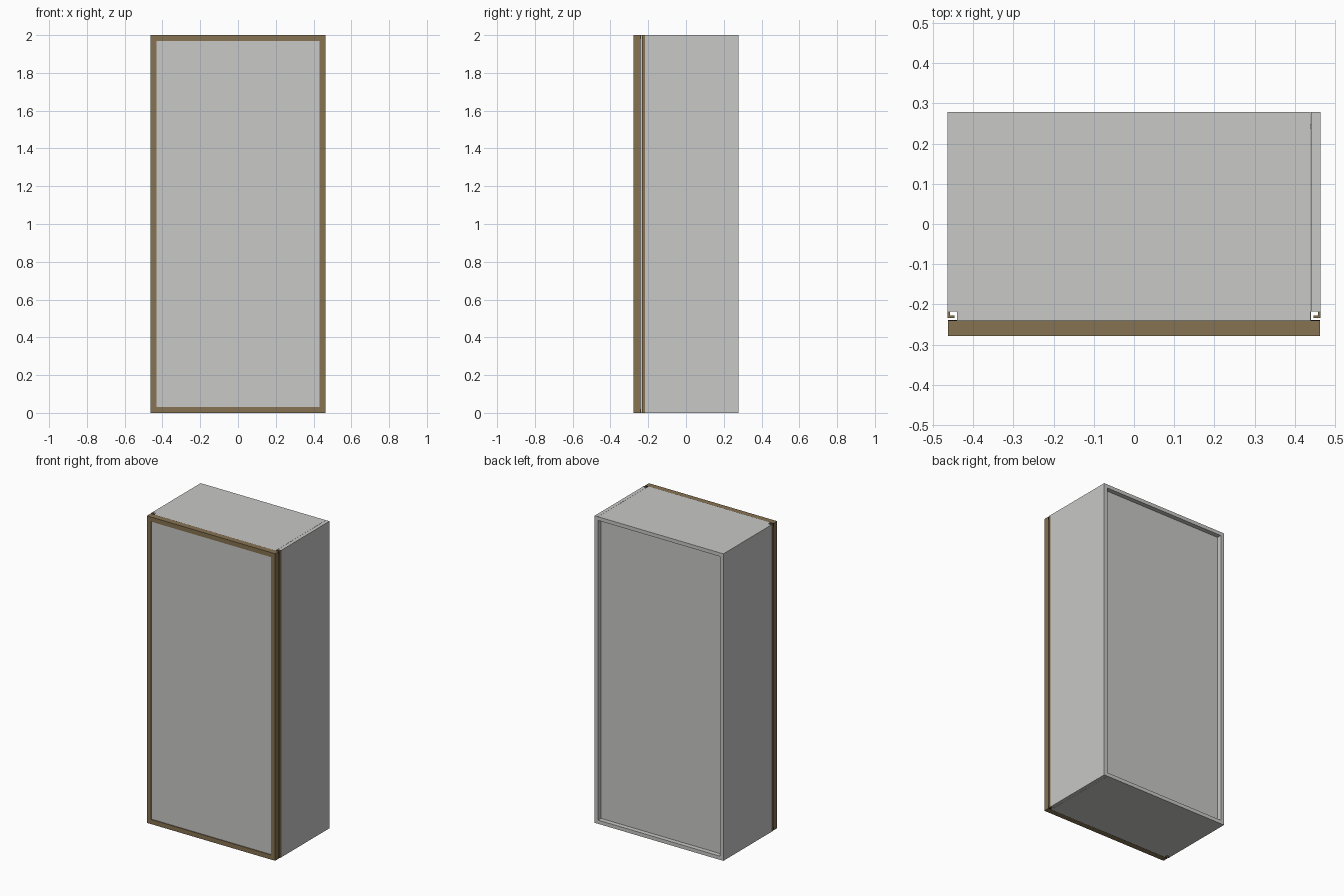
import bpy, bmesh

if "Cube" in bpy.data.objects:
    bpy.data.objects.remove(bpy.data.objects["Cube"])


def material(name, rgb):
    m = bpy.data.materials.new(name)
    m.diffuse_color = (*rgb, 1)
    m.use_nodes = True
    m.node_tree.nodes["Principled BSDF"].inputs["Base Color"].default_value = m.diffuse_color
    return m


GREY = material("light grey laminate", (0.58, 0.58, 0.57))
WOOD = material("brown wood", (0.24, 0.17, 0.084))
BLACK = material("black seal", (0.01, 0.01, 0.01))


def finish(name, bm, mat):
    bmesh.ops.recalc_face_normals(bm, faces=bm.faces)
    me = bpy.data.meshes.new(name)
    bm.to_mesh(me)
    bm.free()
    me.materials.append(mat)
    ob = bpy.data.objects.new(name, me)
    bpy.context.collection.objects.link(ob)
    return ob


def box(name, x, y, z, mat):
    bm = bmesh.new()
    bmesh.ops.create_cube(bm, size=1)
    for v in bm.verts:
        v.co = [r[0] if c < 0 else r[1] for c, r in zip(v.co, (x, y, z))]
    return finish(name, bm, mat)


def column(name, outline, z0, z1, mat):
    """Extrude a plan outline straight up."""
    bm = bmesh.new()
    face = bm.faces.new([bm.verts.new((x, y, z0)) for x, y in outline])
    top = bmesh.ops.extrude_face_region(bm, geom=[face])["geom"]
    bmesh.ops.translate(bm, vec=(0, 0, z1 - z0),
                        verts=[g for g in top if isinstance(g, bmesh.types.BMVert)])
    return finish(name, bm, mat)


W, D, H = 0.464, 0.278, 2.0      # half width, half depth, height
T = 0.024                        # board thickness
NY, FY = -0.217, -0.240          # back of the grip notch, carcass front
DW = 0.462                       # door half width
FR = 0.030                       # door frame width

# carcass boards
for s, side in ((-1, "left"), (1, "right")):
    inner, outer = s * (W - T), s * W
    box(side + "_side_panel", sorted((inner, outer)), (NY, D), (0, H), GREY)
    # L-shaped grip profile standing in the corner notch
    outline = [(s * x, y) for x, y in (
        (W, NY), (W, -0.234), (W - 0.018, -0.234), (W - 0.018, -0.227),
        (W - 0.007, -0.227), (W - 0.007, NY))]
    column(side + "_grip_profile", outline, 0, H, WOOD)
    # upright board behind the notch
    box(side + "_front_upright", sorted((s * (W - 2 * T), inner)), (FY, NY), (T, H - T), GREY)

IN = W - T
box("top_panel", (-IN, IN - 0.001), (FY, D), (H - T, H), GREY)
box("bottom_panel", (-IN, IN - 0.001), (FY, D), (0, T), GREY)
box("back_panel", (-IN, IN), (D - 0.04, D - 0.03), (T, H - T), GREY)

# door frame with recessed panel
for s, side in ((-1, "left"), (1, "right")):
    box(side + "_door_stile", sorted((s * DW, s * (DW - FR))), (-D, FY - 0.001), (0, H), WOOD)
for name, z in (("bottom_door_rail", (0, FR)), ("top_door_rail", (H - FR, H))):
    box(name, (-DW + FR, DW - FR), (-D, FY - 0.001), z, WOOD)
box("door_panel", (-DW + FR, DW - FR), (-D + 0.006, FY - 0.004), (FR, H - FR), GREY)

# dark seal between door and carcass
for name, z in (("bottom_seal", (0, 0.02)), ("top_seal", (H - 0.02, H))):
    box(name, (-DW, DW), (FY - 0.002, FY + 0.001), z, BLACK)
